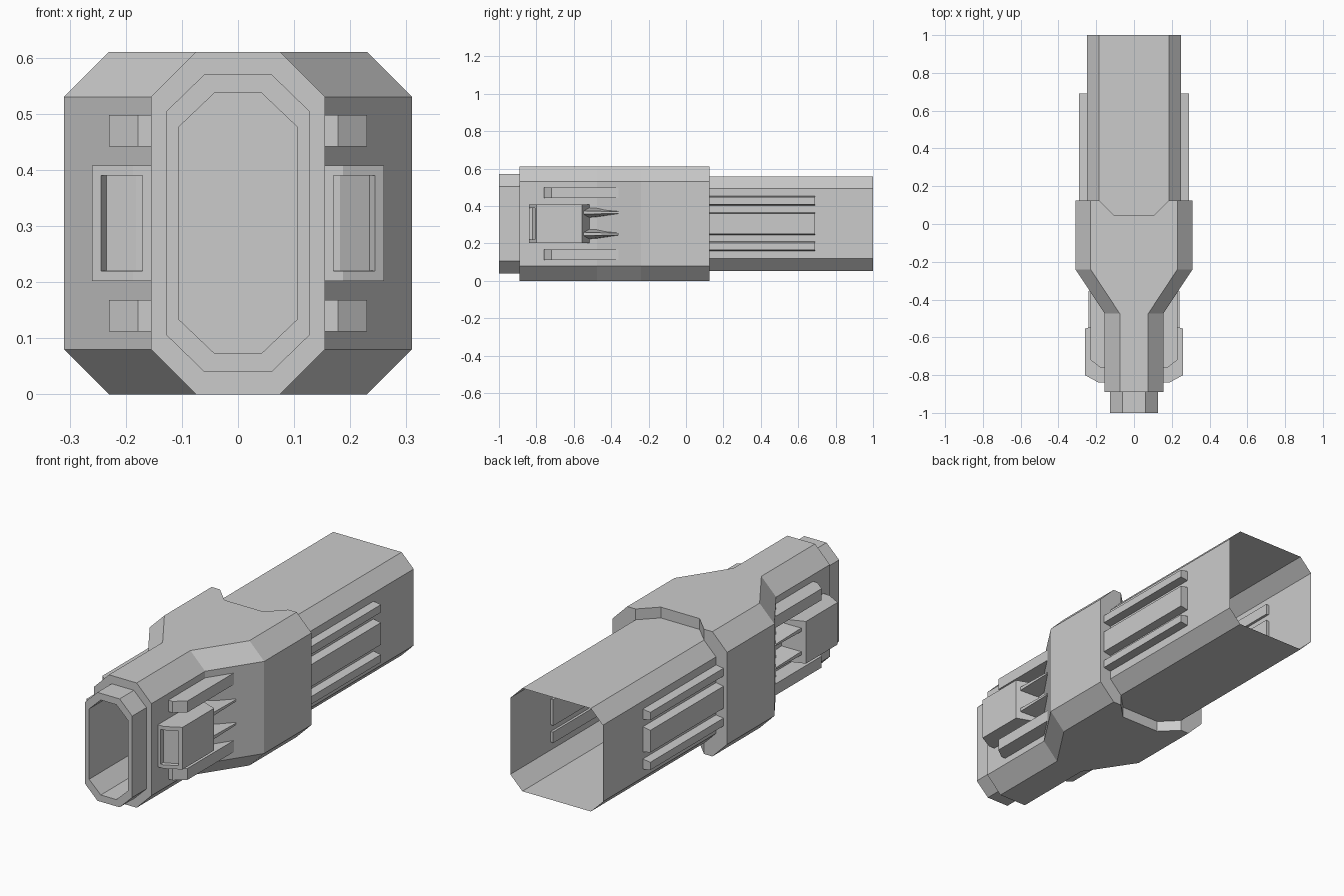
import bpy, bmesh
from mathutils import Vector

if "Cube" in bpy.data.objects:
    bpy.data.objects.remove(bpy.data.objects["Cube"])


def make_object(name, bm, mirror=False):
    bmesh.ops.recalc_face_normals(bm, faces=bm.faces)
    mesh = bpy.data.meshes.new(name)
    bm.to_mesh(mesh)
    bm.free()
    ob = bpy.data.objects.new(name, mesh)
    bpy.context.collection.objects.link(ob)
    if mirror:
        ob.modifiers.new("Mirror", 'MIRROR')
    return ob


def octagon(y, half, flat, z0, chamfer):
    """Chamfered rectangle at depth y, centred on z = 0.305."""
    z1 = 0.61 - z0
    a, b = z0 + chamfer, z1 - chamfer
    return [(flat, y, z0), (half, y, a), (half, y, b), (flat, y, z1),
            (-flat, y, z1), (-half, y, b), (-half, y, a), (-flat, y, z0)]


def loft(name, rings, cap=True, mirror=False):
    bm = bmesh.new()
    loops = [[bm.verts.new(p) for p in ring] for ring in rings]
    n = len(loops[0])
    for a, b in zip(loops, loops[1:]):
        for i in range(n):
            j = (i + 1) % n
            bm.faces.new((a[i], a[j], b[j], b[i]))
    if cap:
        bm.faces.new(loops[0])
        bm.faces.new(loops[-1])
    return make_object(name, bm, mirror)


def prism_z(profile, z0, z1):
    """Extrude an (x, y) profile vertically."""
    bm = bmesh.new()
    face = bm.faces.new([bm.verts.new((x, y, z0)) for x, y in profile])
    ext = bmesh.ops.extrude_face_region(bm, geom=[face])
    verts = [g for g in ext["geom"] if isinstance(g, bmesh.types.BMVert)]
    bmesh.ops.translate(bm, verts=verts, vec=(0, 0, z1 - z0))
    bmesh.ops.recalc_face_normals(bm, faces=bm.faces)
    return bm


def fin(name, y0, y1, x0, x1, z, base, top, end_scale=1.0):
    """Side rib with a trapezoid section, optionally tapering to the rear."""
    rings = []
    for y, s in ((y0, 1.0), (y1, end_scale)):
        rings.append([(x0, y, z - base * s), (x1, y, z - top * s),
                      (x1, y, z + top * s), (x0, y, z + base * s)])
    return loft(name, rings, mirror=True)


# Main housing with hollow front nose
housing = loft("housing", [
    octagon(-0.60, 0.105, 0.042, 0.073, 0.06),
    octagon(-1.00, 0.105, 0.042, 0.073, 0.06),
    octagon(-1.00, 0.128, 0.060, 0.040, 0.066),
    octagon(-0.89, 0.128, 0.060, 0.040, 0.066),
    octagon(-0.89, 0.155, 0.075, 0.0, 0.08),
    octagon(-0.475, 0.155, 0.075, 0.0, 0.08),
    octagon(-0.24, 0.31, 0.23, 0.0, 0.08),
    octagon(0.125, 0.31, 0.23, 0.0, 0.08),
])

# Trapezoid notches in the rear edge, top and bottom
notch = [(-0.105, 0.045), (0.105, 0.045), (0.195, 0.135), (-0.195, 0.135)]
for label, z0, z1 in (("top", 0.55, 0.70), ("bottom", -0.09, 0.06)):
    cutter = make_object(label + "_notch_cutter", prism_z(notch, z0, z1))
    cutter.hide_render = True
    cutter.hide_viewport = True
    mod = housing.modifiers.new(label + " notch", 'BOOLEAN')
    mod.operation = 'DIFFERENCE'
    mod.solver = 'EXACT'
    mod.object = cutter

# Open rear sleeve
loft("rear_sleeve", [octagon(0.03, 0.25, 0.185, 0.053, 0.065),
                     octagon(1.0, 0.25, 0.185, 0.053, 0.065)], cap=False)

# Ribs along the sleeve sides
for name, z, base, top in (("upper", 0.428, 0.027, 0.019),
                           ("middle", 0.305, 0.064, 0.054),
                           ("lower", 0.184, 0.027, 0.019)):
    fin(name + "_sleeve_rib", 0.10, 0.69, 0.235, 0.29, z, base, top)

# Guide rails beside the latch
rail = [(0.15, -0.76), (0.178, -0.76), (0.23, -0.72), (0.23, -0.36), (0.15, -0.36)]
for label, z in (("upper", 0.47), ("lower", 0.14)):
    make_object(label + "_guide_rail", prism_z(rail, z - 0.028, z + 0.028), True)

# Latch block with recessed front
latch = prism_z([(0.152, -0.84), (0.187, -0.84), (0.26, -0.80),
                 (0.26, -0.555), (0.152, -0.515)], 0.202, 0.408)
latch.normal_update()
front = [f for f in latch.faces if f.normal.dot(Vector((0, -1, 0))) > 0.5]
bmesh.ops.inset_region(latch, faces=front, thickness=0.018, use_even_offset=True)
latch.normal_update()
bmesh.ops.inset_region(latch, faces=front, thickness=0.0005, depth=-0.02,
                       use_even_offset=True)
make_object("latch", latch, True)

# Tapered ribs running from the latch into the shoulder
for label, z in (("upper", 0.365), ("lower", 0.25)):
    fin(label + "_latch_rib", -0.56, -0.355, 0.15, 0.24, z, 0.03, 0.009, 0.5)
